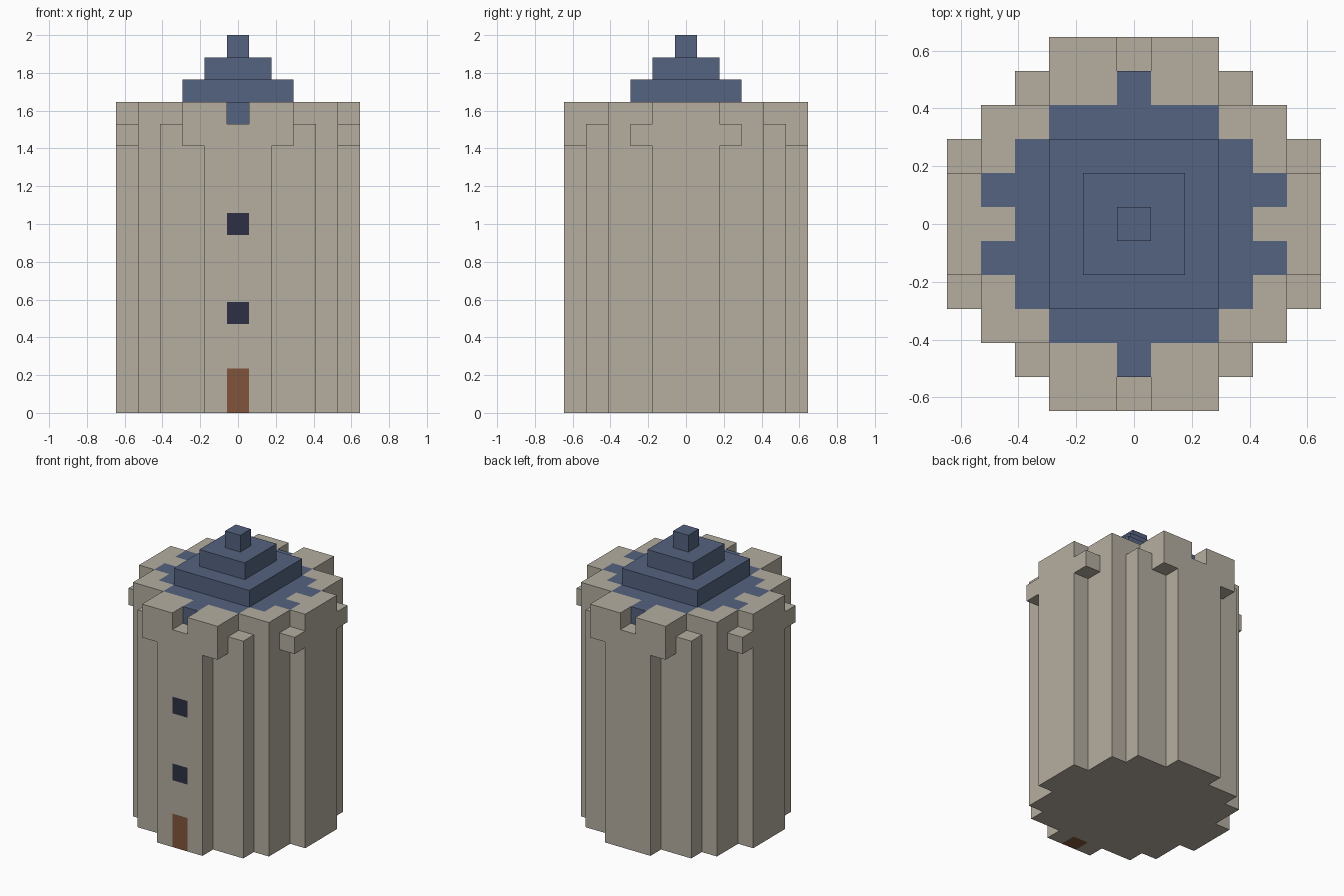
import bpy, bmesh
from mathutils import Vector

if "Cube" in bpy.data.objects:
    bpy.data.objects.remove(bpy.data.objects["Cube"])

U = 2 / 17          # block size: the tower is 17 blocks tall
grid = {}           # (x, y, z) block -> part name

COLOURS = {
    "stone_wall": (0.46, 0.42, 0.35, 1),
    "stepped_roof": (0.09, 0.125, 0.22, 1),
    "door": (0.22, 0.09, 0.045, 1),
    "lower_window": (0.026, 0.03, 0.058, 1),
    "upper_window": (0.026, 0.03, 0.058, 1),
}


def fill(part, half_widths, z0, z1):
    """Fill layers z0..z1-1; half_widths[|y|] is the reach in x of each row."""
    for y in range(-len(half_widths) + 1, len(half_widths)):
        w = half_widths[abs(y)]
        for x in range(-w, w + 1):
            for z in range(z0, z1):
                grid[x, y, z] = part


def mirrored(x, y):
    return {(sx * x, sy * y) for sx in (1, -1) for sy in (1, -1)}


def build(part):
    """Skin the outside of one part's blocks and merge flat areas."""
    bm = bmesh.new()
    for cell in [c for c, p in grid.items() if p == part]:
        centre = Vector((cell[0], cell[1], cell[2] + 0.5))
        for axis in range(3):
            for s in (1, -1):
                n = Vector((0, 0, 0))
                n[axis] = s
                if tuple(int(c + d) for c, d in zip(cell, n)) in grid:
                    continue
                a = Vector((0, 0, 0))
                a[(axis + 1) % 3] = 0.5
                b = n.cross(a)
                mid = centre + n * 0.5
                bm.faces.new([bm.verts.new((mid + o) * U)
                              for o in (-a - b, a - b, a + b, b - a)])
    bmesh.ops.remove_doubles(bm, verts=bm.verts, dist=1e-4)
    bmesh.ops.dissolve_limit(bm, angle_limit=0.02, verts=bm.verts, edges=bm.edges)
    mesh = bpy.data.meshes.new(part)
    bm.to_mesh(mesh)
    bm.free()
    mat = bpy.data.materials.new(part)
    mat.diffuse_color = COLOURS[part]
    mat.use_nodes = True
    mat.node_tree.nodes["Principled BSDF"].inputs["Base Color"].default_value = mat.diffuse_color
    mesh.materials.append(mat)
    bpy.context.collection.objects.link(bpy.data.objects.new(part, mesh))


# Round shaft and wider parapet
fill("stone_wall", [5, 5, 4, 4, 3, 1], 0, 12)
fill("stone_wall", [5, 5, 5, 4, 3, 2], 12, 14)

# Gaps in the top course of the parapet
for gap in mirrored(5, 2) | mirrored(3, 4) | mirrored(0, 5):
    del grid[(*gap, 13)]

# Roof base set flush in the parapet, then the stepped spire
fill("stepped_roof", [3, 3, 3, 2, 0], 13, 14)
for x, y in mirrored(4, 1):
    grid[x, y, 13] = "stepped_roof"
for step in range(3):
    r = 2 - step
    fill("stepped_roof", [r] * (r + 1), 14 + step, 15 + step)

# Flush door and windows on the front
for z, part in ((0, "door"), (1, "door"), (4, "lower_window"), (8, "upper_window")):
    grid[0, -5, z] = part

for part in COLOURS:
    build(part)
